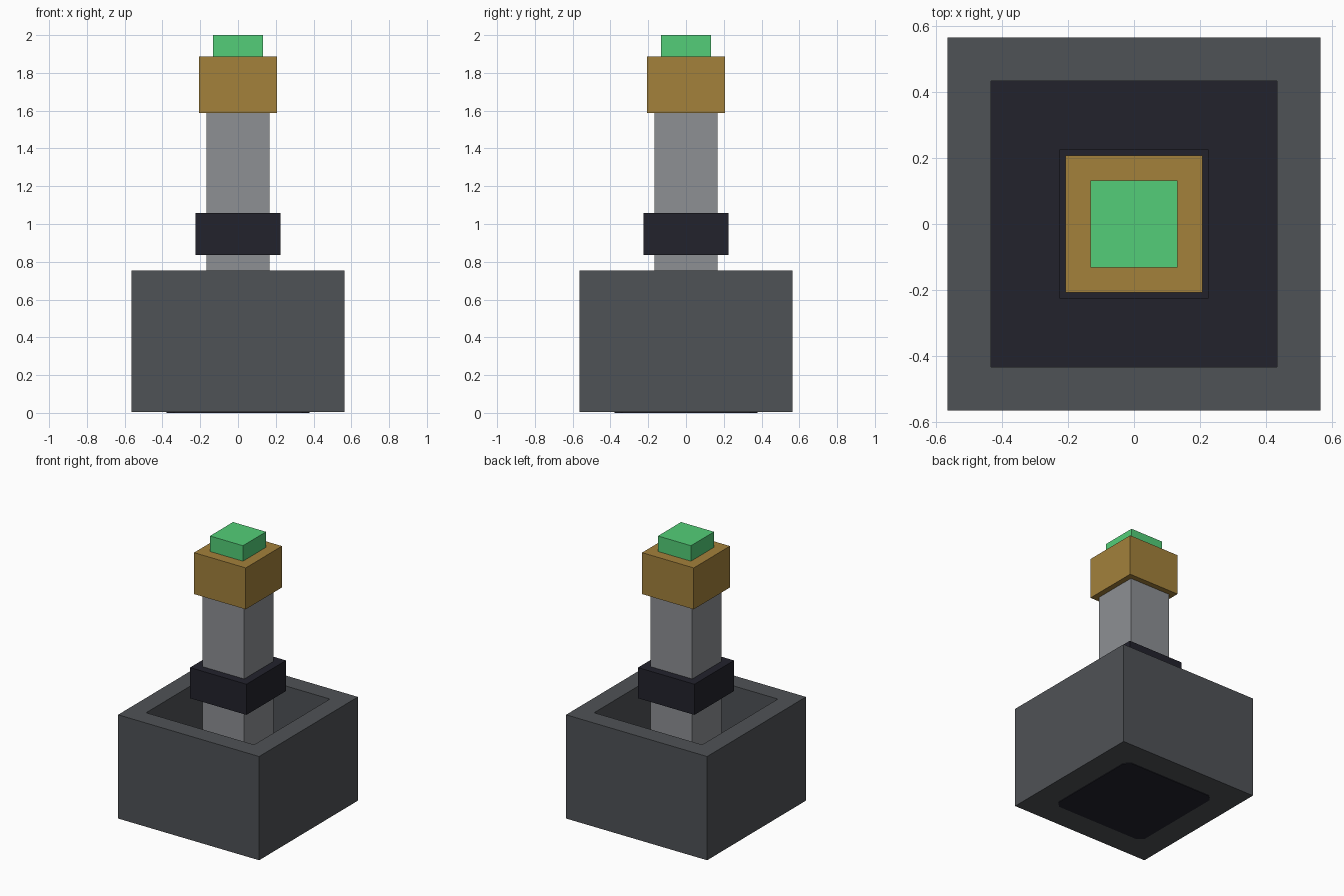
import bpy, bmesh

if "Cube" in bpy.data.objects:
    bpy.data.objects.remove(bpy.data.objects["Cube"])


def material(name, hex_code):
    """Flat colour from an sRGB hex code."""
    def linear(c):
        return c / 12.92 if c <= 0.04045 else ((c + 0.055) / 1.055) ** 2.4
    rgb = [linear(int(hex_code[i:i + 2], 16) / 255) for i in (0, 2, 4)]
    mat = bpy.data.materials.new(name)
    mat.diffuse_color = (*rgb, 1)
    mat.use_nodes = True
    mat.node_tree.nodes["Principled BSDF"].inputs["Base Color"].default_value = mat.diffuse_color
    return mat


STONE = material("slate grey", "4F5256")
DARK = material("dark navy", "22222C")
STEEL = material("steel grey", "8D9094")
BRASS = material("brass", "A3813B")
GREEN = material("bright green", "53CE78")


def finish(name, bm, *mats):
    bmesh.ops.recalc_face_normals(bm, faces=bm.faces)
    mesh = bpy.data.meshes.new(name)
    bm.to_mesh(mesh)
    bm.free()
    for mat in mats:
        mesh.materials.append(mat)
    obj = bpy.data.objects.new(name, mesh)
    bpy.context.collection.objects.link(obj)
    return obj


def box(half, z0, z1):
    """Square block centred on the z axis."""
    bm = bmesh.new()
    bmesh.ops.create_cube(bm, size=1)
    for v in bm.verts:
        v.co.x *= 2 * half
        v.co.y *= 2 * half
        v.co.z = z1 if v.co.z > 0 else z0
    return bm


# Base: block with a deep square well and a dark well floor
PAD = 0.004
bm = box(0.565, PAD, 0.755)
top = max(bm.faces, key=lambda f: f.calc_center_median().z)
bmesh.ops.inset_region(bm, faces=[top], thickness=0.565 - 0.378)
well = bmesh.ops.extrude_face_region(bm, geom=[top])
for v in [g for g in well["geom"] if isinstance(g, bmesh.types.BMVert)]:
    v.co.z = 0.03
if top.is_valid:
    bmesh.ops.delete(bm, geom=[top], context="FACES_ONLY")
for f in bm.faces:
    if abs(f.calc_center_median().z - 0.03) < 1e-4:
        f.material_index = 1
finish("base", bm, STONE, DARK)

# Bottom pad with clipped corners
bm = box(0.378, 0, PAD)
uprights = [e for e in bm.edges if abs(e.verts[0].co.z - e.verts[1].co.z) > 1e-4]
bmesh.ops.bevel(bm, geom=uprights, offset=0.04, segments=1, affect="EDGES")
finish("bottom_pad", bm, DARK)

# Stacked square parts
for name, half, z0, z1, mat in (
        ("column", 0.167, 0.03, 1.59, STEEL),
        ("collar", 0.226, 0.836, 1.058, DARK),
        ("head", 0.207, 1.588, 1.888, BRASS),
        ("cap", 0.132, 1.888, 2.0, GREEN)):
    finish(name, box(half, z0, z1), mat)
